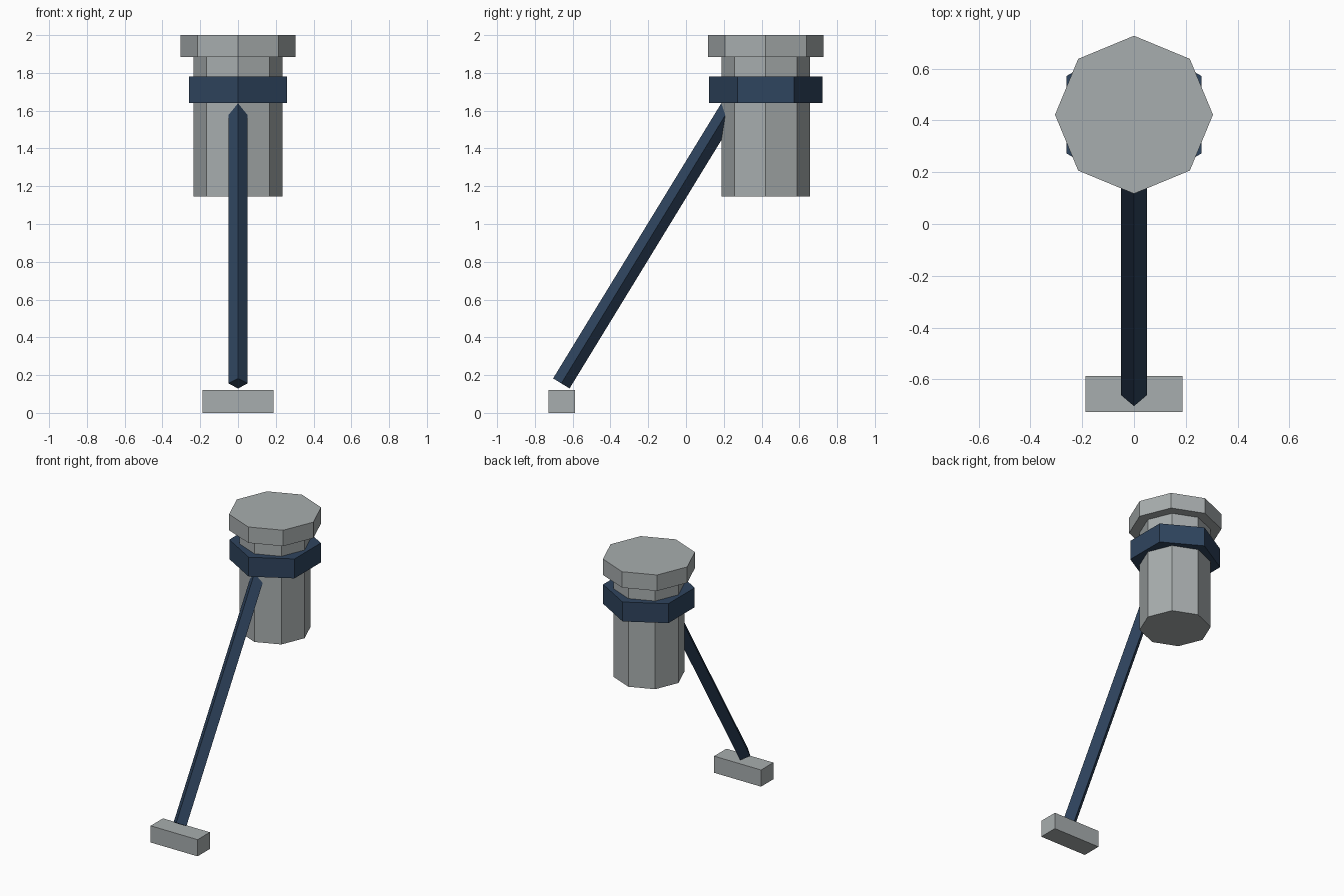
import bpy, bmesh, math
from mathutils import Matrix, Vector

if "Cube" in bpy.data.objects:
    bpy.data.objects.remove(bpy.data.objects["Cube"])


def make_material(name, rgb):
    m = bpy.data.materials.new(name)
    m.diffuse_color = (*rgb, 1.0)
    m.use_nodes = True
    m.node_tree.nodes["Principled BSDF"].inputs["Base Color"].default_value = m.diffuse_color
    return m


GREY = make_material("steel grey", (0.39, 0.42, 0.425))
NAVY = make_material("navy blue", (0.028, 0.058, 0.112))


def add_object(name, bm, mat):
    bmesh.ops.recalc_face_normals(bm, faces=bm.faces)
    mesh = bpy.data.meshes.new(name)
    bm.to_mesh(mesh)
    bm.free()
    mesh.materials.append(mat)
    obj = bpy.data.objects.new(name, mesh)
    bpy.context.collection.objects.link(obj)
    return obj


def prism(name, sides, radius, start, end, mat):
    """Straight prism between two points, one corner facing the y direction."""
    start, end = Vector(start), Vector(end)
    axis = end - start
    tilt = Matrix.Rotation(math.atan2(-axis.y, axis.z), 3, 'X')
    bm = bmesh.new()
    rings = []
    for centre in (start, end):
        ring = []
        for i in range(sides):
            a = 2 * math.pi * i / sides
            offset = Vector((radius * math.sin(a), radius * math.cos(a), 0))
            ring.append(bm.verts.new(centre + tilt @ offset))
        rings.append(ring)
        bm.faces.new(ring)
    for i in range(sides):
        j = (i + 1) % sides
        bm.faces.new((rings[0][i], rings[0][j], rings[1][j], rings[1][i]))
    return add_object(name, bm, mat)


def box(name, centre, size, mat):
    bm = bmesh.new()
    bmesh.ops.create_cube(bm, size=1.0,
                          matrix=Matrix.Translation(centre) @ Matrix.Diagonal((*size, 1)))
    return add_object(name, bm, mat)


CY = 0.422  # y position of the upright column

# Upright canister, its cap and the clamp ring
prism("canister", 8, 0.235, (0, CY, 1.145), (0, CY, 1.95), GREY)
prism("cap", 8, 0.305, (0, CY, 1.885), (0, CY, 2.0), GREY)
prism("clamp_ring", 6, 0.30, (0, CY, 1.64), (0, CY, 1.78), NAVY)

# Slanted strut running into the canister, with the foot below it
prism("strut", 4, 0.051, (0, -0.66, 0.156), (0, 0.29, 1.71), NAVY)
box("foot", (0, -0.657, 0.06), (0.374, 0.14, 0.12), GREY)
